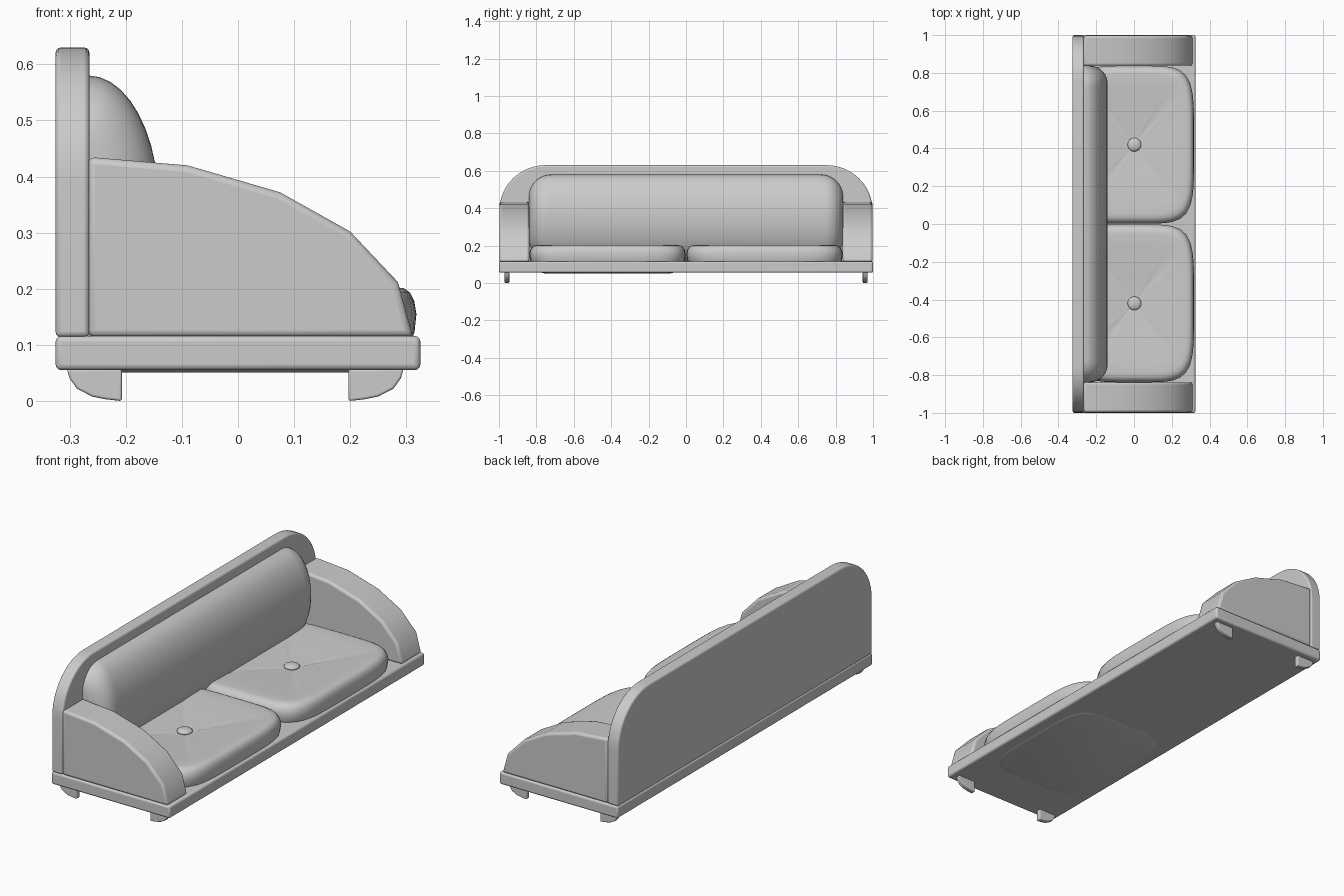
import bpy, bmesh, math
from math import sin, cos, pi, sqrt

if "Cube" in bpy.data.objects:
    bpy.data.objects.remove(bpy.data.objects["Cube"])


def finish(name, bm, bevel=0.0, angle=40):
    bmesh.ops.recalc_face_normals(bm, faces=bm.faces)
    me = bpy.data.meshes.new(name)
    bm.to_mesh(me)
    bm.free()
    ob = bpy.data.objects.new(name, me)
    bpy.context.collection.objects.link(ob)
    if bevel:
        m = ob.modifiers.new("bevel", 'BEVEL')
        m.width = bevel
        m.segments = 3
        m.limit_method = 'ANGLE'
        m.angle_limit = math.radians(40)
    bpy.ops.object.select_all(action='DESELECT')
    ob.select_set(True)
    bpy.context.view_layer.objects.active = ob
    bpy.ops.object.shade_smooth_by_angle(angle=math.radians(angle))
    return ob


def loft(name, rings, bevel=0.0, angle=40):
    """Skin closed rings of equal length and cap both ends."""
    bm = bmesh.new()
    vs = [[bm.verts.new(p) for p in r] for r in rings]
    n = len(vs[0])
    for a, b in zip(vs, vs[1:]):
        for i in range(n):
            j = (i + 1) % n
            bm.faces.new((a[i], a[j], b[j], b[i]))
    bm.faces.new(vs[0])
    bm.faces.new(vs[-1])
    return finish(name, bm, bevel, angle)


# Base plinth
loft("base", [[(x, y, z) for x, y in ((-.325, -1), (.325, -1), (.325, 1), (-.325, 1))]
              for z in (.055, .116)], .01)

# Back panel with large rounded upper corners
arc = [(.75 + .247 * cos(i * pi / 24), .39 + .24 * sin(i * pi / 24)) for i in range(13)]
outline = [(.997, .114)] + arc + [(-y, z) for y, z in reversed(arc)] + [(-.997, .114)]
loft("back_panel", [[(x, y, z) for y, z in outline] for x in (-.325, -.265)], .009)

# Sloping arms
arm = [(-.267, .114), (-.267, .435), (-.09, .42), (.075, .372),
       (.2, .302), (.285, .212), (.312, .114)]
for side, tag in ((1, "left"), (-1, "right")):
    loft(tag + "_arm", [[(x, side * y, z) for x, z in arm] for y in (.838, .997)], .012)

# Curved legs
leg = [(-.305, .057), (-.3, .04), (-.287, .022), (-.26, .008),
       (-.235, .003), (-.207, 0), (-.207, .057)]
for sx, dx, tag in ((1, 0, "back"), (-1, -.01, "front")):
    for sy in (1, -1):
        loft(tag + "_leg", [[(sx * x + dx, sy * y, z) for x, z in leg]
                            for y in (.945, .97)], .004)

# Bolster along the back: half-ellipse sections shrinking at both ends
def quarter(d, r):
    return sqrt(max(0, 1 - (1 - min(d / r, 1)) ** 2))

ends = [.12 * (1 - cos(i * pi / 20)) for i in range(11)]
stations = [(-.84 + d, d) for d in ends] + [(.84 - d, d) for d in reversed(ends)]
rings = []
for y, d in stations:
    h = .11 + .12 * quarter(d, .12)
    depth = .02 + .105 * quarter(d, .09)
    rings.append([(-.266 + depth * cos(t), y, .35 + h * sin(t))
                  for t in (-pi / 2 + i * pi / 20 for i in range(21))])
loft("back_bolster", rings, angle=60)


# Seat cushions: squarish pillows, tufted towards a central button
N = 64
profile = [(.80, .054), (.90, .064), (.96, .09), (.99, .125), (1, .155), (.988, .178),
           (.965, .193), (.93, .201), (.88, .203), (.75, .2), (.55, .195), (.3, .188), (.06, .18)]


def pillow_ring(s, z, yc, crease):
    ring = []
    for i in range(N):
        c, d = cos(2 * pi * i / N), sin(2 * pi * i / N)
        r = s / (abs(c) ** 5 + abs(d) ** 5) ** .2
        dip = crease if i % (N // 4) == N // 8 else 0
        ring.append((.318 * r * c, yc + .418 * r * d, z - dip))
    return ring


for yc, low in ((.42, .006), (-.42, -.003)):
    rings = [pillow_ring(s, z + (low if z < .07 else 0), yc,
                         .003 if s < .85 and z > .17 else 0) for s, z in profile]
    loft("seat_cushion", rings, angle=60)
    # Tuft button
    bm = bmesh.new()
    bmesh.ops.create_uvsphere(bm, u_segments=24, v_segments=12, radius=.036)
    bmesh.ops.scale(bm, vec=(1, 1, .4), verts=bm.verts)
    bmesh.ops.translate(bm, vec=(.002, yc, .185), verts=bm.verts)
    finish("seat_button", bm, angle=60)
